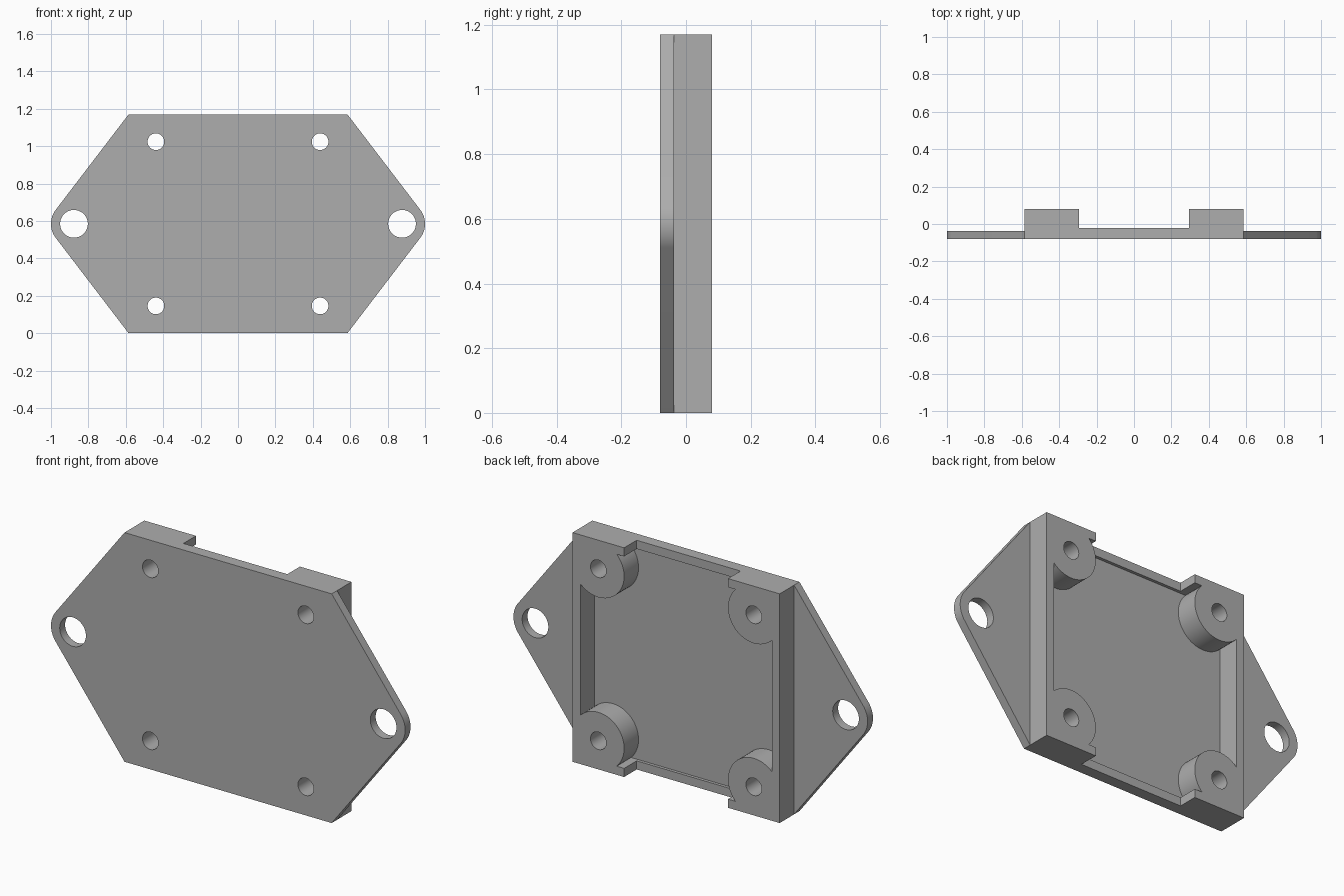
import bpy, bmesh, math
from mathutils import Vector

cube = bpy.data.objects.get("Cube")
if cube:
    bpy.data.objects.remove(cube, do_unlink=True)

HALF = 0.585            # half side of the square housing, also its mid height
BACK, FRONT = 0.08, -0.08
FLOOR = -0.0365         # rear face of the flange
LIP = -0.021            # level of the slots in the top and bottom walls
WALL = 0.044
POST, POST_R = 0.439, 0.1455
EAR, EAR_R = 0.877, 0.123

grey = bpy.data.materials.new("grey plastic")
grey.use_nodes = True
colour = (0.42, 0.42, 0.42, 1)
grey.diffuse_color = colour
grey.node_tree.nodes["Principled BSDF"].inputs["Base Color"].default_value = colour


def prism(name, outline, y0, y1):
    """Extrude an (x, z) outline, given about the housing centre, from y0 to y1."""
    bm = bmesh.new()
    face = bm.faces.new([bm.verts.new((x, y0, z + HALF)) for x, z in outline])
    side = bmesh.ops.extrude_face_region(bm, geom=[face])["geom"]
    verts = [v for v in side if isinstance(v, bmesh.types.BMVert)]
    bmesh.ops.translate(bm, vec=Vector((0, y1 - y0, 0)), verts=verts)
    bmesh.ops.recalc_face_normals(bm, faces=bm.faces)
    mesh = bpy.data.meshes.new(name)
    bm.to_mesh(mesh)
    bm.free()
    mesh.materials.append(grey)
    obj = bpy.data.objects.new(name, mesh)
    bpy.context.collection.objects.link(obj)
    return obj


def box(name, hx, hz, y0, y1):
    return prism(name, [(-hx, -hz), (hx, -hz), (hx, hz), (-hx, hz)], y0, y1)


def arc(cx, cz, r, start, end, n):
    angles = [start + (end - start) * i / n for i in range(n + 1)]
    return [(cx + r * math.cos(a), cz + r * math.sin(a)) for a in angles]


def cylinder(name, cx, cz, r, y0, y1, n=64):
    return prism(name, arc(cx, cz, r, 0, math.tau, n)[:-1], y0, y1)


def combine(target, tool, operation):
    """Apply a boolean and drop the tool."""
    tool.hide_render = True
    mod = target.modifiers.new("boolean", 'BOOLEAN')
    mod.operation, mod.solver, mod.object = operation, 'EXACT', tool
    bpy.ops.object.select_all(action='DESELECT')
    bpy.context.view_layer.objects.active = target
    target.select_set(True)
    bpy.ops.object.modifier_apply(modifier=mod.name)
    bpy.data.objects.remove(tool, do_unlink=True)


# Flange: square corners joined by tangents to the rounded ears
dx, dz = HALF - EAR, HALF
tangent = math.atan2(dz, dx) - math.acos(EAR_R / math.hypot(dx, dz))
right = arc(EAR, 0, EAR_R, -tangent, tangent, 20)
left = [(-x, -z) for x, z in right]
outline = ([(HALF, -HALF)] + right + [(HALF, HALF), (-HALF, HALF)]
           + left + [(-HALF, -HALF)])
body = prism("mounting_housing", outline, FRONT, FLOOR)

# Square housing with its hollow and the slots in the top and bottom walls
combine(body, box("housing_block", HALF, HALF, -0.06, BACK), 'UNION')
combine(body, box("hollow", HALF - WALL, HALF - WALL, FLOOR, 0.2), 'DIFFERENCE')
combine(body, box("wall_slots", POST - POST_R, 1, LIP, 0.2), 'DIFFERENCE')

# Corner posts with screw holes
corners = [(sx * POST, sz * POST) for sx in (-1, 1) for sz in (-1, 1)]
for x, z in corners:
    combine(body, cylinder("corner_post", x, z, POST_R, -0.06, BACK), 'UNION')
for x, z in corners:
    combine(body, cylinder("screw_hole", x, z, 0.0445, -0.2, 0.2, 48), 'DIFFERENCE')

# Mounting holes in the ears
for sx in (-1, 1):
    combine(body, cylinder("ear_hole", sx * EAR, 0, 0.074, -0.2, 0.2), 'DIFFERENCE')

bpy.ops.object.shade_smooth_by_angle(angle=math.radians(30))
